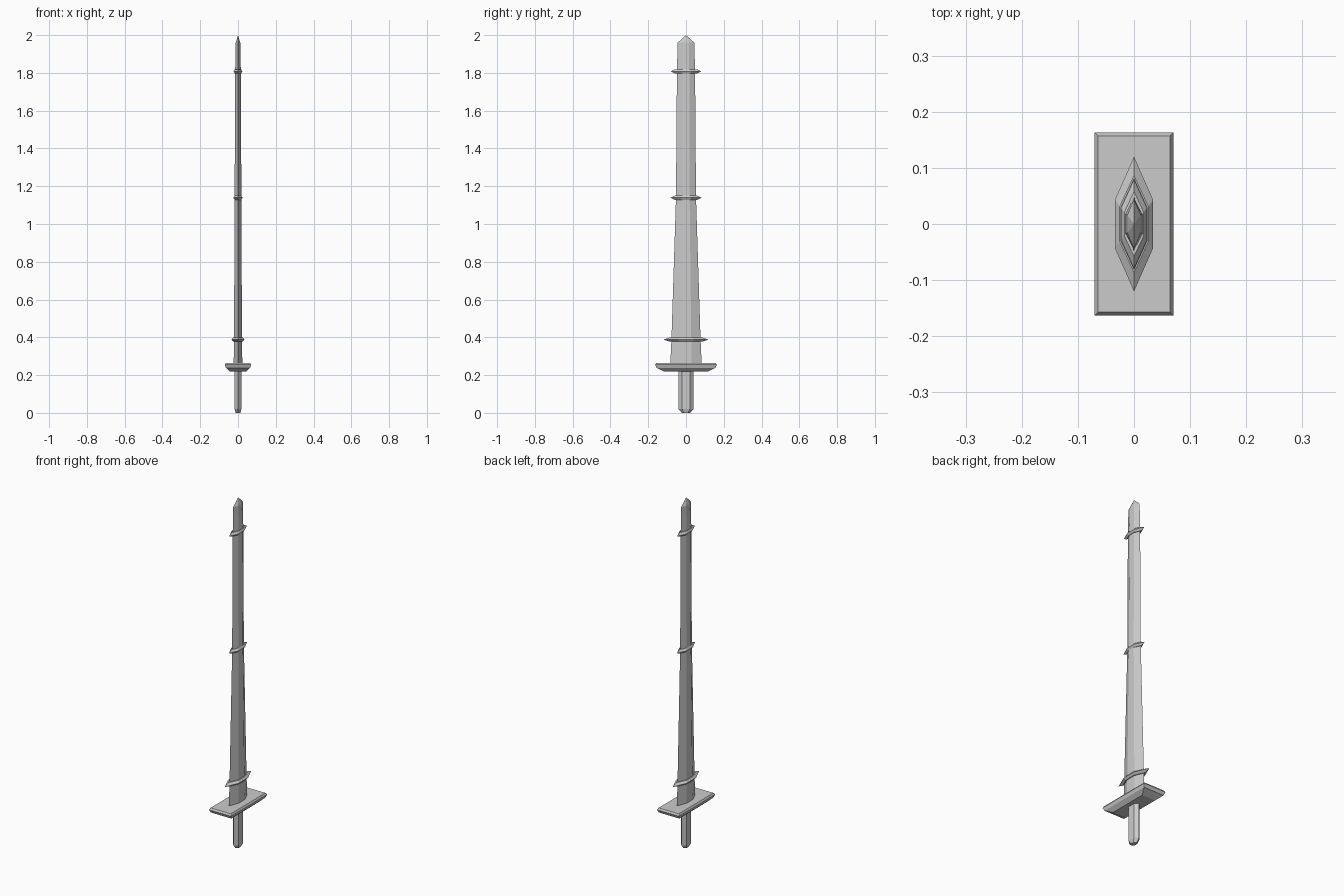
import bpy
import bmesh

cube = bpy.data.objects.get("Cube")
if cube:
    bpy.data.objects.remove(cube, do_unlink=True)

grey = bpy.data.materials.new("plain_grey")
grey.use_nodes = True
tone = (0.6, 0.6, 0.6, 1)
grey.diffuse_color = tone
grey.node_tree.nodes["Principled BSDF"].inputs["Base Color"].default_value = tone


def hexagon(hx, hy, shoulder=0.36):
    """Flattened hexagon with its points on the y axis."""
    s = hy * shoulder
    return [(0, -hy), (hx, -s), (hx, s), (0, hy), (-hx, s), (-hx, -s)]


def rectangle(hx, hy):
    return [(hx, -hy), (hx, hy), (-hx, hy), (-hx, -hy)]


def loft(name, sections, apex=None):
    """Skin a stack of (outline, z) sections, closed by caps or an apex."""
    bm = bmesh.new()
    rings = [[bm.verts.new((x, y, z)) for x, y in pts] for pts, z in sections]
    n = len(rings[0])
    for low, high in zip(rings, rings[1:]):
        for i in range(n):
            j = (i + 1) % n
            bm.faces.new((low[i], low[j], high[j], high[i]))
    bm.faces.new(rings[0][::-1])
    if apex is None:
        bm.faces.new(rings[-1])
    else:
        tip = bm.verts.new((0, 0, apex))
        for i in range(n):
            bm.faces.new((rings[-1][i], rings[-1][(i + 1) % n], tip))
    bmesh.ops.recalc_face_normals(bm, faces=bm.faces[:])
    mesh = bpy.data.meshes.new(name)
    bm.to_mesh(mesh)
    bm.free()
    mesh.materials.append(grey)
    obj = bpy.data.objects.new(name, mesh)
    bpy.context.collection.objects.link(obj)
    return obj


# Grip with a chamfered end
loft("grip", [(hexagon(0.012, 0.022, 0.5), 0),
              (hexagon(0.018, 0.04, 0.5), 0.02),
              (hexagon(0.018, 0.04, 0.5), 0.24)])

# Guard plate, sloped underneath and bevelled along the top
loft("guard", [(rectangle(0.042, 0.115), 0.218),
               (rectangle(0.064, 0.155), 0.238),
               (rectangle(0.07, 0.163), 0.255),
               (rectangle(0.064, 0.157), 0.265)])

# Tapering blade with a short point
loft("blade", [(hexagon(0.023, 0.083), 0.26),
               (hexagon(0.021, 0.077), 0.39),
               (hexagon(0.018, 0.053), 1.14),
               (hexagon(0.015, 0.048), 1.81),
               (hexagon(0.012, 0.044), 1.96)], apex=2.0)

# Sharp-edged collars around the blade
for name, hx, hy, z in (("lower_collar", 0.034, 0.12, 0.388),
                        ("middle_collar", 0.024, 0.082, 1.139),
                        ("upper_collar", 0.023, 0.08, 1.808)):
    loft(name, [(hexagon(hx * 0.75, hy * 0.72), z - 0.011),
                (hexagon(hx, hy), z),
                (hexagon(hx * 0.75, hy * 0.72), z + 0.011)])
